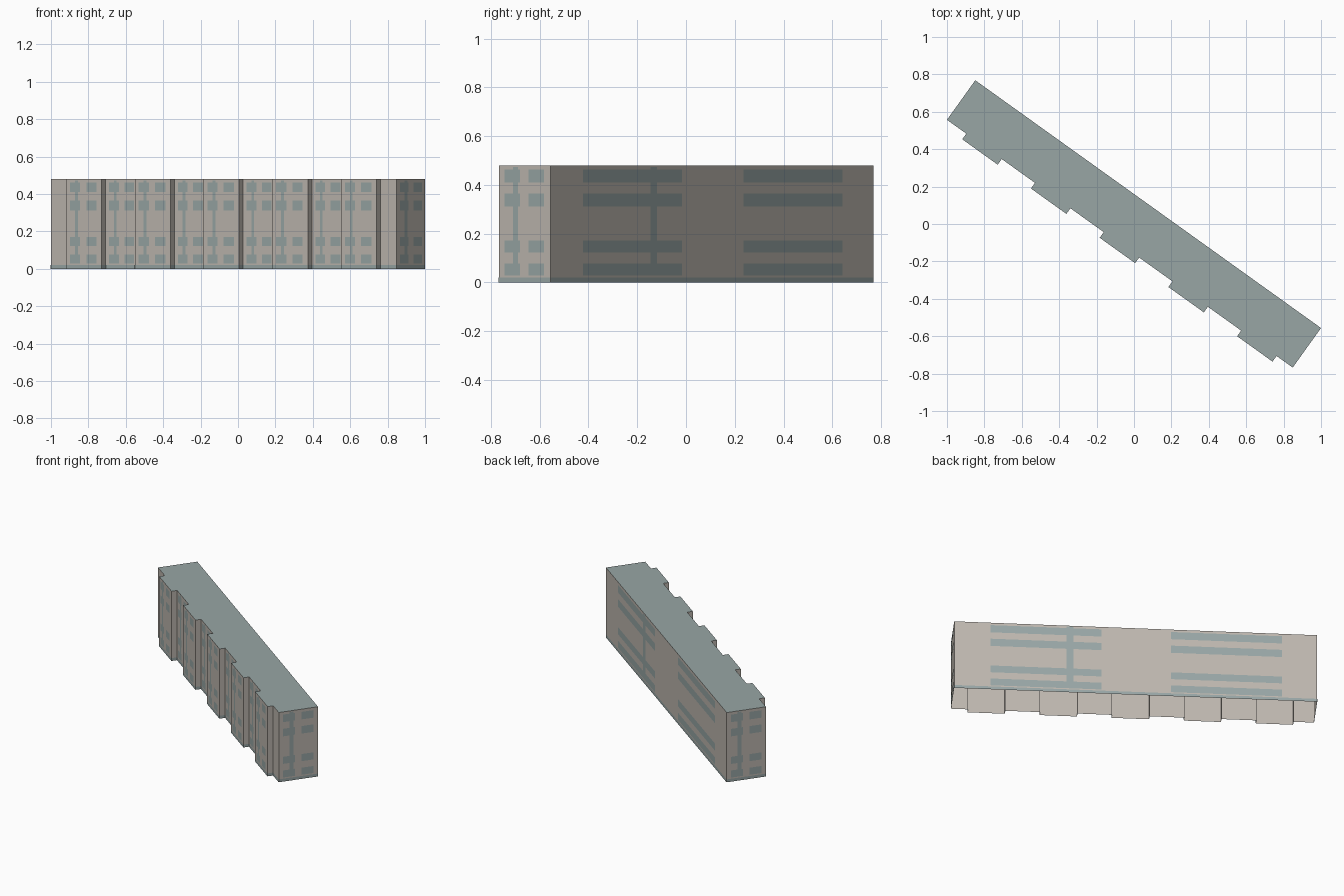
import bpy, bmesh
from mathutils import Vector

if "Cube" in bpy.data.objects:
    bpy.data.objects.remove(bpy.data.objects["Cube"], do_unlink=True)


def material(name, rgb):
    m = bpy.data.materials.new(name)
    m.use_nodes = True
    m.diffuse_color = (*rgb, 1)
    m.node_tree.nodes["Principled BSDF"].inputs["Base Color"].default_value = (*rgb, 1)
    return m


WALL = material("beige wall", (0.515, 0.475, 0.43))
GLASS = material("blue grey", (0.315, 0.382, 0.378))

# The block runs along U, with V pointing to its back
START = Vector((-1.0, 0.557, 0))
U = Vector((1.845, -1.322, 0)).normalized()
V = Vector((-U.y, U.x, 0))
UP = Vector((0, 0, 1))
LENGTH, DEPTH, HEIGHT, PLINTH = 2.274, 0.26, 0.48, 0.02
BAYS, FIRST, PITCH, BAY_WIDTH, BAY_DEPTH = 5, 0.127, 0.452, 0.233, 0.037


def place(s, t, z=0.0):
    return START + U * s + V * t + UP * z


def add_object(name, bm, mats):
    mesh = bpy.data.meshes.new(name)
    bm.to_mesh(mesh)
    bm.free()
    for m in mats:
        mesh.materials.append(m)
    obj = bpy.data.objects.new(name, mesh)
    bpy.context.collection.objects.link(obj)


def plate(bm, left, right, a, b, low, high, gap=0.0015):
    """Painted rectangle just off a wall; a and b are fractions of its width."""
    out = (right - left).cross(UP).normalized() * gap
    p, q = left.lerp(right, a) + out, left.lerp(right, b) + out
    bm.faces.new([bm.verts.new(v) for v in
                  (p + UP * low, q + UP * low, q + UP * high, p + UP * high)])


# Footprint with projecting bays along the front
outline = [(0, 0)]
for i in range(BAYS):
    a = FIRST + i * PITCH
    b = a + BAY_WIDTH
    outline += [(a, 0), (a, -BAY_DEPTH), (b, -BAY_DEPTH), (b, 0)]
outline += [(LENGTH, 0), (LENGTH, DEPTH), (0, DEPTH)]
sides = list(zip(outline, outline[1:] + outline[:1]))

# Building shell: walls and roof, open underneath
bm = bmesh.new()
low, high = [[bm.verts.new(place(s, t, z)) for s, t in outline] for z in (0, HEIGHT)]
roof = bm.faces.new(high)
roof.material_index = 1
for i in range(len(low)):
    j = (i + 1) % len(low)
    bm.faces.new((low[i], low[j], high[j], high[i]))
add_object("building_shell", bm, [WALL, GLASS])

# Painted plinth band around the foot of the walls
bm = bmesh.new()
for p, q in sides:
    plate(bm, place(*p), place(*q), 0, 1, 0, PLINTH)
add_object("plinth_band", bm, [GLASS])

ROWS = [(0.028, 0.077), (0.122, 0.171), (0.312, 0.364), (0.41, 0.462)]


def window_panel(name, left, right, columns, bar):
    """Two columns of windows and a slim stair strip, left to right from outside."""
    bm = bmesh.new()
    for a, b in columns:
        for low, high in ROWS:
            plate(bm, left, right, a, b, low, high)
    plate(bm, left, right, *bar, 0.05, 0.473, 0.001)
    add_object(name, bm, [GLASS])


# Bays and the recesses between them
FRONT = [(0.11, 0.4), (0.57, 0.86)], (0.25, 0.33)
for i in range(BAYS):
    a = FIRST + i * PITCH
    b = a + BAY_WIDTH
    window_panel(f"bay_windows_{i + 1}", place(a, -BAY_DEPTH), place(b, -BAY_DEPTH), *FRONT)
    if i < BAYS - 1:
        window_panel(f"recess_windows_{i + 1}", place(b, 0), place(a + PITCH, 0), *FRONT)

# End walls and the long back wall
END = [(0.11, 0.41), (0.58, 0.88)], (0.275, 0.37)
window_panel("left_end_windows", place(LENGTH, 0), place(LENGTH, DEPTH), *END)
window_panel("right_end_windows", place(0, DEPTH), place(0, 0), *END)
window_panel("back_windows", place(LENGTH, DEPTH), place(0, DEPTH),
             [(0.1, 0.406), (0.597, 0.904)], (0.309, 0.329))
